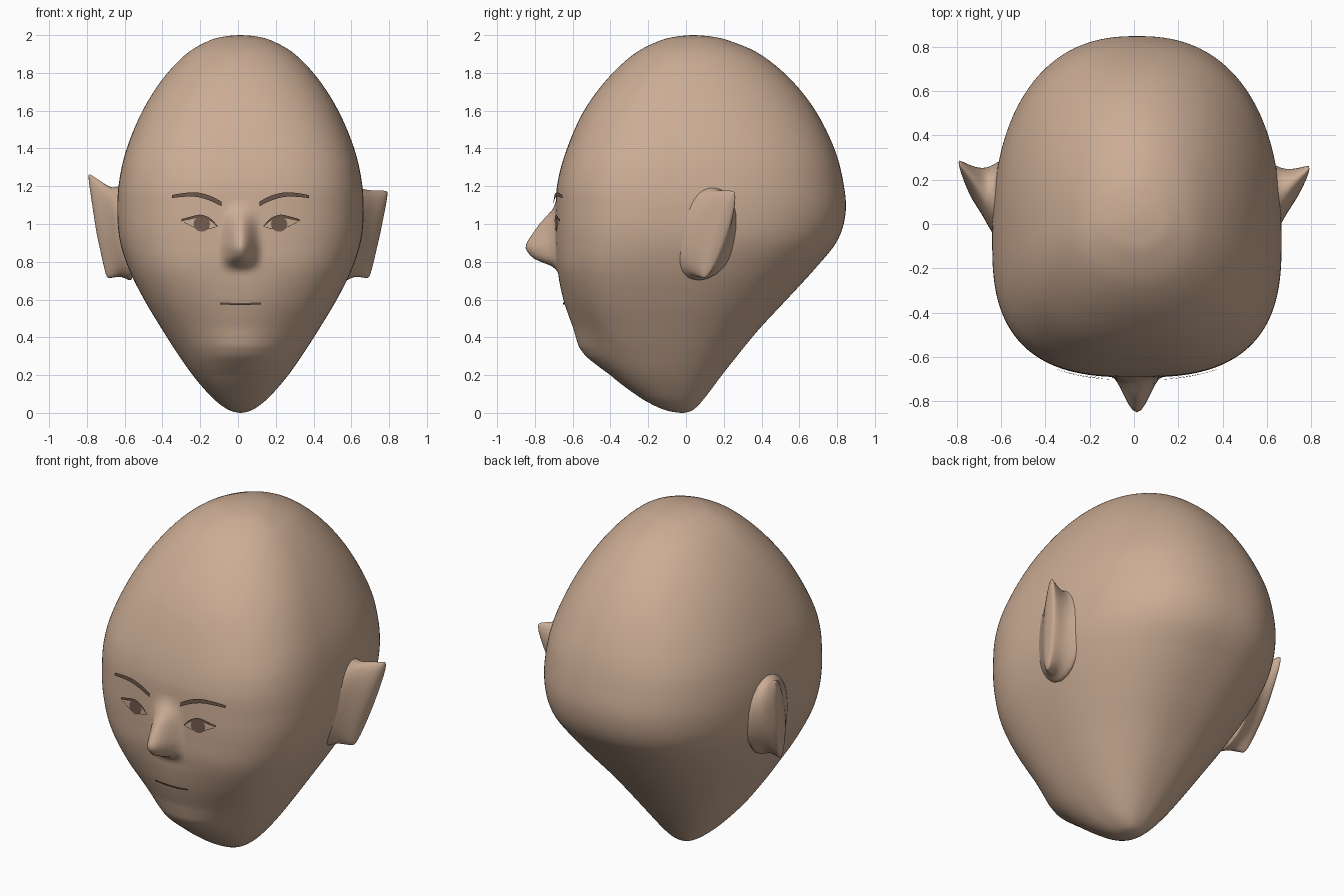
import bpy, bmesh, math
from mathutils import Vector
from mathutils.bvhtree import BVHTree

cube = bpy.data.objects.get("Cube")
if cube:
    bpy.data.objects.remove(cube)

MID = 0.013  # centre line of the face


def material(name, rgb):
    m = bpy.data.materials.new(name)
    m.use_nodes = True
    m.diffuse_color = (*rgb, 1)
    bsdf = m.node_tree.nodes["Principled BSDF"]
    bsdf.inputs["Base Color"].default_value = (*rgb, 1)
    bsdf.inputs["Roughness"].default_value = 0.8
    return m


skin = material("skin", (0.60, 0.415, 0.30))
hair = material("brow brown", (0.145, 0.088, 0.063))
brown = material("iris brown", (0.17, 0.105, 0.075))


def finish(name, bm, mat):
    mesh = bpy.data.meshes.new(name)
    bm.to_mesh(mesh)
    bm.free()
    mesh.materials.append(mat)
    mesh.shade_smooth()
    ob = bpy.data.objects.new(name, mesh)
    bpy.context.collection.objects.link(ob)
    return ob


def curve(rows, t):
    """Smooth interpolation through rows, t from 0 to 1."""
    n = len(rows) - 1
    i = min(int(t * n), n - 1)
    u = t * n - i
    p = [Vector(rows[max(0, min(n, i + k))]) for k in (-1, 0, 1, 2)]
    return (p[1] * 2 + (p[2] - p[0]) * u + (p[0] * 2 - p[1] * 5 + p[2] * 4 - p[3]) * u * u
            + (p[1] * 3 - p[0] - p[2] * 3 + p[3]) * u ** 3) / 2


def linear(pairs, z):
    for (a, va), (b, vb) in zip(pairs, pairs[1:]):
        if a <= z <= b:
            return va + (vb - va) * (z - a) / (b - a)
    return 0


def hump(x, width):
    """Rounded bump, 1 at x = 0 and 0 from width outward."""
    return .5 + .5 * math.cos(math.pi * min(1, abs(x) / width))


def loft(bm, rings):
    for a, b in zip(rings, rings[1:]):
        for i in range(len(a)):
            j = (i + 1) % len(a)
            bm.faces.new((a[i], a[j], b[j], b[i]))
    for ring in (rings[0], rings[-1]):
        bm.faces.new(ring)
    bmesh.ops.recalc_face_normals(bm, faces=bm.faces)


# Head: height, front, back and half width of each level
LEVELS = [
    (0, -.03, -.01, .005), (.012, -.10, .03, .055), (.045, -.18, .07, .108),
    (.1, -.27, .115, .168), (.2, -.385, .19, .253), (.32, -.48, .285, .337),
    (.45, -.555, .393, .42), (.6, -.63, .533, .51), (.76, -.68, .68, .59),
    (.91, -.69, .80, .638), (1.06, -.69, .845, .652), (1.22, -.68, .833, .643),
    (1.4, -.63, .785, .602), (1.6, -.54, .685, .518), (1.77, -.415, .55, .41),
    (1.9, -.275, .39, .287), (1.97, -.14, .23, .167), (1.993, -.045, .13, .083),
    (2, .03, .045, .005)]
NOSE = [(.74, 0), (.765, .012), (.785, .04), (.80, .085), (.82, .125), (.85, .15), (.88, .163),
        (.91, .148), (.95, .12), (1.0, .085), (1.05, .04), (1.08, .015), (1.12, 0)]
CHIN = [(.1, 0), (.2, .015), (.25, .04), (.3, .065), (.35, .068), (.4, .055), (.45, .042),
        (.55, .026), (.65, .012), (.75, 0)]
RINGS, SIDES = 144, 200

bm = bmesh.new()
rings = []
for k in range(RINGS + 1):
    z, front, back, width = curve(LEVELS, k / RINGS)
    low = max(0, 1 - z) ** 1.5
    crown = min(1, (2 - z) / .7)
    yc = front + (back - front) * (.40 + .12 * low)
    ring = []
    for i in range(SIDES):
        a = math.tau * i / SIDES
        c, s = math.cos(a), math.sin(a)
        n = 2 + (.75 - .4 * low if s < 0 else .38 - .1 * low) * crown
        r = (abs(c) ** n + abs(s) ** n) ** (-1 / n)
        x = width * r * c
        y = yc + r * s * (yc - front if s < 0 else back - yc)
        if s < 0:
            y -= linear(NOSE, z) * hump(x, .12 - .1 * max(0, z - .88))
            y -= linear(CHIN, z) * hump(x, .32)
        ring.append(bm.verts.new((x + MID, y, z)))
    rings.append(ring)
loft(bm, rings)
tree = BVHTree.FromBMesh(bm)
finish("head", bm, skin)

# Ears, from the root outward: centre, y and z radii, lean in x and y, share of the tip lift
EAR = [
    ((.565, .10, .95), .21, .275, .03, .03, 0), ((.625, .10, .95), .165, .24, .03, .035, 0),
    ((.655, .115, .95), .13, .23, .032, .045, .2), ((.69, .14, .945), .09, .23, .038, .06, .5),
    ((.735, .17, .94), .055, .23, .05, .075, .9), ((.752, .185, .94), .025, .225, .05, .08, 1)]


def ear(name, side, lift, sweep):
    bm = bmesh.new()
    rings = []
    for (cx, cy, cz), ry, rz, lean_x, lean_y, share in EAR:
        ring = []
        for k in range(24):
            c, s = math.cos(math.tau * k / 24), math.sin(math.tau * k / 24)
            top = share * max(0, s)
            ring.append(bm.verts.new((side * (cx + lean_x * s), cy + ry * c + lean_y * s + sweep * top,
                                      cz + rz * s + lift * top)))
        rings.append(ring)
    loft(bm, rings)
    ob = finish(name, bm, skin)
    mod = ob.modifiers.new("soften", "SUBSURF")
    mod.levels = mod.render_levels = 2


ear("left_ear", 1, .01, 0)
ear("right_ear", -1, .11, .03)


# Thin painted plates that follow the face surface
def on_face(x, z, lift):
    hit = tree.ray_cast(Vector((x, -2, z)), Vector((0, 1, 0)))[0]
    return Vector((x, hit.y - lift, z))


def strip(name, rows, side, mat, lift=.008, steps=20):
    """rows: distance from the centre line, lower edge, upper edge."""
    bm = bmesh.new()
    pairs = []
    for k in range(steps + 1):
        d, lo, hi = curve(rows, k / steps)
        pairs.append([bm.verts.new(on_face(MID + side * d, z, lift)) for z in (lo, hi)])
    for a, b in zip(pairs, pairs[1:]):
        bm.faces.new((a[0], b[0], b[1], a[1]))
    bm.normal_update()
    flipped = [f for f in bm.faces if f.normal.y > 0]
    bmesh.ops.reverse_faces(bm, faces=flipped)
    finish(name, bm, mat)


BROW = [(.10, 1.094, 1.118), (.16, 1.123, 1.149), (.23, 1.143, 1.167),
        (.30, 1.144, 1.164), (.363, 1.137, 1.153)]
UPPER_LID = [(.122, .985, .990), (.16, 1.017, 1.030), (.21, 1.034, 1.049),
             (.26, 1.026, 1.040), (.312, 1.014, 1.026)]
LOWER_LID = [(.125, .985, .987), (.17, .973, .976), (.22, .972, .975), (.30, 1.008, 1.011)]
IRIS = [(.205 + .043 * math.cos(a), 1.0 - .04 * math.sin(a), min(1.0 + .04 * math.sin(a), 1.036))
        for a in [math.pi * k / 12 for k in range(13)]]

for label, side in (("left", 1), ("right", -1)):
    strip(label + "_brow", BROW, side, hair, .014)
    strip(label + "_upper_lid", UPPER_LID, side, hair)
    strip(label + "_lower_lid", LOWER_LID, side, brown)
    strip(label + "_iris", IRIS, side, brown, .005, 24)

# Mouth line
strip("mouth", [(-.108, .575, .585), (0, .571, .582), (.108, .575, .585)], 1, hair)
